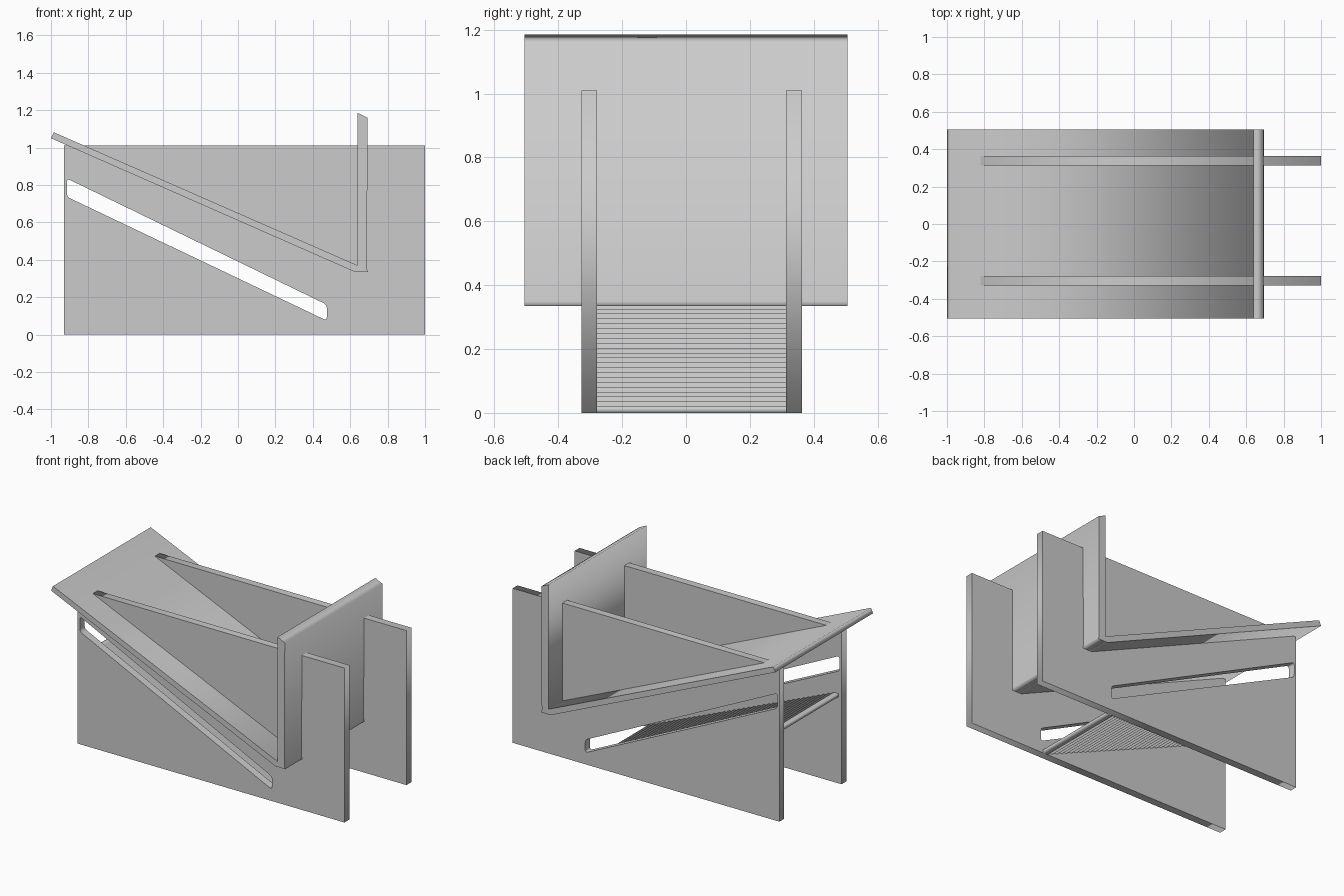
import bpy, math
from mathutils import Vector

if "Cube" in bpy.data.objects:
    bpy.data.objects.remove(bpy.data.objects["Cube"])


def rounded(points, radius, steps=4):
    """Round the corners of a closed profile."""
    out = []
    for i, p in enumerate(points):
        p = Vector(p)
        a = Vector(points[i - 1]) - p
        b = Vector(points[(i + 1) % len(points)]) - p
        a, b = p + a.normalized() * radius, p + b.normalized() * radius
        for s in range(steps + 1):
            t = s / steps
            out.append(a * (1 - t) ** 2 + p * 2 * t * (1 - t) + b * t * t)
    return out


def plate(name, loops, y, width):
    """Extrude an x-z profile (with optional holes) along y."""
    curve = bpy.data.curves.new(name, 'CURVE')
    curve.dimensions = '2D'
    curve.fill_mode = 'BOTH'
    curve.extrude = width / 2
    for loop in loops:
        spline = curve.splines.new('POLY')
        spline.points.add(len(loop) - 1)
        for point, (x, z) in zip(spline.points, loop):
            point.co = (x, z, 0, 1)
        spline.use_cyclic_u = True
    obj = bpy.data.objects.new(name, curve)
    obj.location.y = y
    obj.rotation_euler.x = math.pi / 2
    bpy.context.collection.objects.link(obj)
    bpy.ops.object.select_all(action='DESELECT')
    obj.select_set(True)
    bpy.context.view_layer.objects.active = obj
    bpy.ops.object.convert(target='MESH')
    return obj


# Two side panels with a long sloping slot
outline = [(-0.93, 0), (1.0, 0), (1.0, 1.01), (-0.93, 1.01)]
slot = rounded([(-0.915, 0.737), (0.475, 0.075), (0.475, 0.16), (-0.915, 0.835)], 0.02)
for name, y in (("front_side_panel", -0.303), ("back_side_panel", 0.338)):
    plate(name, [outline, slot], y, 0.05)

# Sloping board and upright board, meeting at the low corner
plate("sloping_board", [[(-1.0, 1.05), (0.625, 0.335), (0.64, 0.335),
                         (0.64, 0.37), (-0.985, 1.082)]], 0, 1.01)
plate("upright_board", [[(0.64, 0.335), (0.695, 0.335), (0.69, 0.35), (0.692, 1.16),
                         (0.64, 1.185)]], 0, 1.01)

# Stepped ramp between the panels, running below the slots
count, run, rise, thick = 38, 0.036, 0.0153, 0.02
top, bottom = [], []
for i in range(count):
    x, z = 0.46 - i * run, i * rise
    bottom += [(x, z), (x - run, z)]
    top += [(x, z + thick), (x - run, z + thick)]
plate("stepped_ramp", [bottom + top[::-1]], 0.0175, 0.592)
